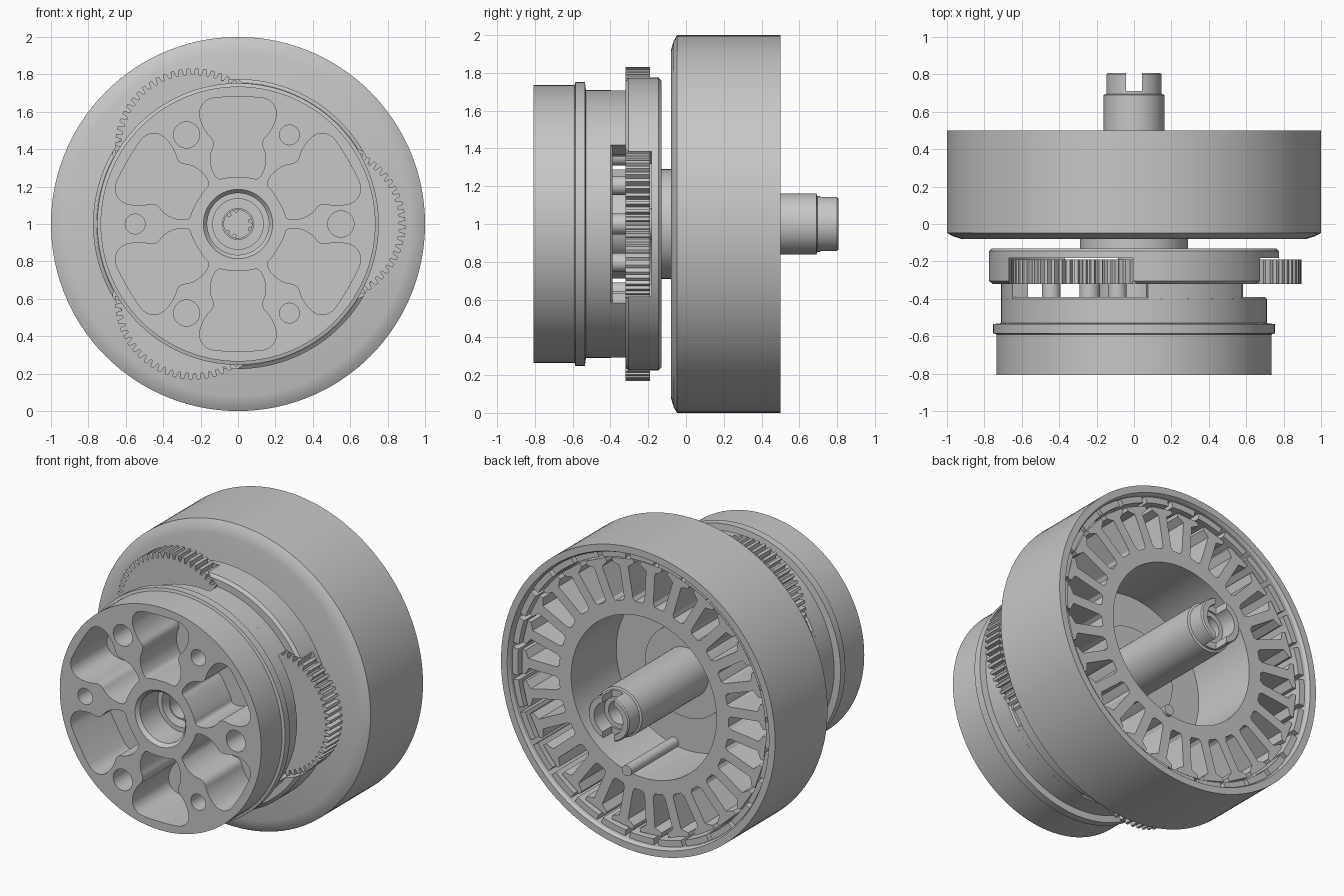
import bpy, bmesh
from math import sin, cos, pi, radians
from mathutils import Vector

cube = bpy.data.objects.get("Cube")
if cube:
    bpy.data.objects.remove(cube)

grey = bpy.data.materials.new("machined grey")
grey.use_nodes = True
grey.diffuse_color = (0.57, 0.57, 0.57, 1)
grey.node_tree.nodes["Principled BSDF"].inputs["Base Color"].default_value = (0.57, 0.57, 0.57, 1)


def polar(r, a):
    return (r * cos(a), r * sin(a))


def circle(r, centre=(0, 0), n=32):
    return [(centre[0] + r * cos(i * 2 * pi / n), centre[1] + r * sin(i * 2 * pi / n)) for i in range(n)]


def sector(r0, r1, mid, half, n=12):
    angles = [mid - half + 2 * half * i / n for i in range(n + 1)]
    return [polar(r1, a) for a in angles] + [polar(r0, a) for a in reversed(angles)]


def turn(pts, a):
    return [(x * cos(a) - z * sin(a), x * sin(a) + z * cos(a)) for x, z in pts]


def rounded(pts, steps=3):
    for _ in range(steps):
        out = []
        for i, p in enumerate(pts):
            a, b = Vector(p), Vector(pts[(i + 1) % len(pts)])
            out += [a.lerp(b, 0.25), a.lerp(b, 0.75)]
        pts = out
    return [tuple(p) for p in pts]


def prism(bm, pts, y0, y1):
    """Extrude a counter-clockwise (x, z) outline along the main axis."""
    front = [bm.verts.new((x, y0, z + 1)) for x, z in pts]
    back = [bm.verts.new((x, y1, z + 1)) for x, z in pts]
    bm.faces.new(front)
    bm.faces.new(back[::-1])
    for i in range(len(pts)):
        j = (i + 1) % len(pts)
        bm.faces.new((front[j], front[i], back[i], back[j]))


def lathe(bm, profile, n=120):
    """Revolve a closed counter-clockwise (radius, y) profile around the main axis."""
    rings = [[bm.verts.new((r * cos(k * 2 * pi / n), y, 1 + r * sin(k * 2 * pi / n)))
              for r, y in profile] for k in range(n)]
    for k in range(n):
        a, b = rings[k], rings[(k + 1) % n]
        for i in range(len(profile)):
            j = (i + 1) % len(profile)
            bm.faces.new((a[i], a[j], b[j], b[i]))


def tube(bm, r0, r1, y0, y1):
    lathe(bm, [(r0, y0), (r1, y0), (r1, y1), (r0, y1)])


def mesh_object(name, bm):
    mesh = bpy.data.meshes.new(name)
    bm.to_mesh(mesh)
    bm.free()
    obj = bpy.data.objects.new(name, mesh)
    bpy.context.collection.objects.link(obj)
    return obj


def finish(name, bm, cuts=()):
    """Make the object and subtract each (outline, y0, y1) cut in turn."""
    obj = mesh_object(name, bm)
    cutters = []
    for cut in cuts:
        cut_bm = bmesh.new()
        prism(cut_bm, *cut)
        cutter = mesh_object(name + "_cutter", cut_bm)
        cutter.hide_render = True
        cutters.append(cutter)
        mod = obj.modifiers.new("cut", 'BOOLEAN')
        mod.operation, mod.solver, mod.object = 'DIFFERENCE', 'EXACT', cutter
    if cutters:
        evaluated = obj.evaluated_get(bpy.context.evaluated_depsgraph_get())
        mesh = bpy.data.meshes.new_from_object(evaluated)
        obj.modifiers.clear()
        obj.data = mesh
    for cutter in cutters:
        bpy.data.objects.remove(cutter)
    obj.data.materials.clear()
    obj.data.materials.append(grey)
    bpy.ops.object.select_all(action='DESELECT')
    obj.select_set(True)
    bpy.context.view_layer.objects.active = obj
    bpy.ops.object.shade_smooth_by_angle(angle=radians(25))


# Rotor cup, open at the back
bm = bmesh.new()
lathe(bm, [(0.1, -0.08), (0.92, -0.08), (0.97, -0.065), (1, -0.047), (1, 0.5),
           (0.955, 0.5), (0.945, 0.48), (0.945, -0.03), (0.1, -0.03)])
finish("rotor_cup", bm)

# Collars on both sides of the cup floor
bm = bmesh.new()
tube(bm, 0.1, 0.29, -0.14, -0.07)
tube(bm, 0.1, 0.3, -0.04, 0.0)
finish("cup_collar", bm)

# Magnets lining the cup
bm = bmesh.new()
for k in range(28):
    prism(bm, sector(0.905, 0.95, k * 2 * pi / 28, 0.095, 4), 0.0, 0.46)
finish("magnets", bm)

# Stator with T-shaped teeth
bm = bmesh.new()
TEETH = 27
tube(bm, 0.53, 0.62, -0.04, 0.44)
tooth = [(0.6, -0.055), (0.64, -0.032), (0.84, -0.032), (0.865, -0.08), (0.89, -0.08)]
tooth += [(x, -z) for x, z in reversed(tooth)]
for k in range(TEETH):
    prism(bm, turn(tooth, k * 2 * pi / TEETH), 0.04, 0.44)
finish("stator", bm)

# Wire guide pin inside the stator
bm = bmesh.new()
prism(bm, circle(0.035, (0.11, -0.505)), -0.04, 0.46)
finish("guide_pin", bm)

# Hollow shaft with slotted end and a plugged bore
bm = bmesh.new()
lathe(bm, [(0.075, -0.6), (0.085, -0.6), (0.085, -0.11), (0.162, -0.11), (0.162, 0.69),
           (0.148, 0.695), (0.148, 0.8), (0.141, 0.808), (0.105, 0.808), (0.105, 0.7), (0.075, 0.7)], 64)
slot = [(-0.042, -0.3), (0.042, -0.3), (0.042, 0.3), (-0.042, 0.3)]
finish("shaft", bm, [(slot, 0.712, 0.9)])
bm = bmesh.new()
prism(bm, circle(0.079, n=64), -0.3, 0.3)
finish("shaft_plug", bm)

# Carrier ring with pockets for the planet gears
GEAR_ANGLES = [0, 2 * pi / 3, 4 * pi / 3]
GEAR_ORBIT = 0.475
bm = bmesh.new()
lathe(bm, [(0.12, -0.32), (0.755, -0.32), (0.775, -0.305), (0.775, -0.145),
           (0.76, -0.13), (0.12, -0.13)])
finish("carrier_ring", bm, [(circle(0.432, polar(GEAR_ORBIT, a), 64), -0.4, -0.183) for a in GEAR_ANGLES])

# Walls between the gears, joining carrier and drum
bm = bmesh.new()
for a in GEAR_ANGLES:
    prism(bm, sector(0.62, 0.71, a + pi / 3, radians(24)), -0.41, -0.3)
finish("carrier_walls", bm)

# Planet gears
N_TEETH = 60
bm = bmesh.new()
for a in GEAR_ANGLES:
    outline = []
    cx, cz = polar(GEAR_ORBIT, a)
    for k in range(N_TEETH):
        for r, f in ((0.387, 0.0), (0.387, 0.25), (0.42, 0.42), (0.42, 0.83)):
            x, z = polar(r, (k + f) * 2 * pi / N_TEETH)
            outline.append((x + cx, z + cz))
    prism(bm, outline, -0.32, -0.19)
finish("planet_gears", bm)

# Pins between gears and drum
bm = bmesh.new()
for a in GEAR_ANGLES:
    prism(bm, circle(0.055, polar(GEAR_ORBIT, a)), -0.42, -0.3)
    for off in (-21, 21):
        prism(bm, circle(0.05, polar(0.57, a + radians(off))), -0.42, -0.3)
tube(bm, 0.1, 0.2, -0.42, -0.3)
finish("carrier_pins", bm)

# Front drum with flange, six pockets and six holes
bm = bmesh.new()
lathe(bm, [(0.08, -0.52), (0.135, -0.52), (0.135, -0.6), (0.165, -0.6), (0.165, -0.785),
           (0.185, -0.808), (0.735, -0.808), (0.735, -0.59), (0.753, -0.585), (0.753, -0.535),
           (0.71, -0.53), (0.71, -0.4), (0.7, -0.39), (0.08, -0.39)])
half = [(0.07, 0.68), (0.17, 0.67), (0.215, 0.6), (0.18, 0.5), (0.12, 0.44),
        (0.15, 0.37), (0.145, 0.3), (0.11, 0.235), (0.06, 0.25)]
pocket = rounded([(-x, z) for x, z in half] + half[::-1])
cuts = []
for k in range(6):
    a = k * pi / 3
    cuts.append((turn(pocket, a + pi / 6 - pi / 2), -0.9, -0.43))
    cuts.append((circle(0.053 if k % 2 else 0.07, polar(0.55, a)), -0.9, -0.43))
finish("front_drum", bm, cuts)
